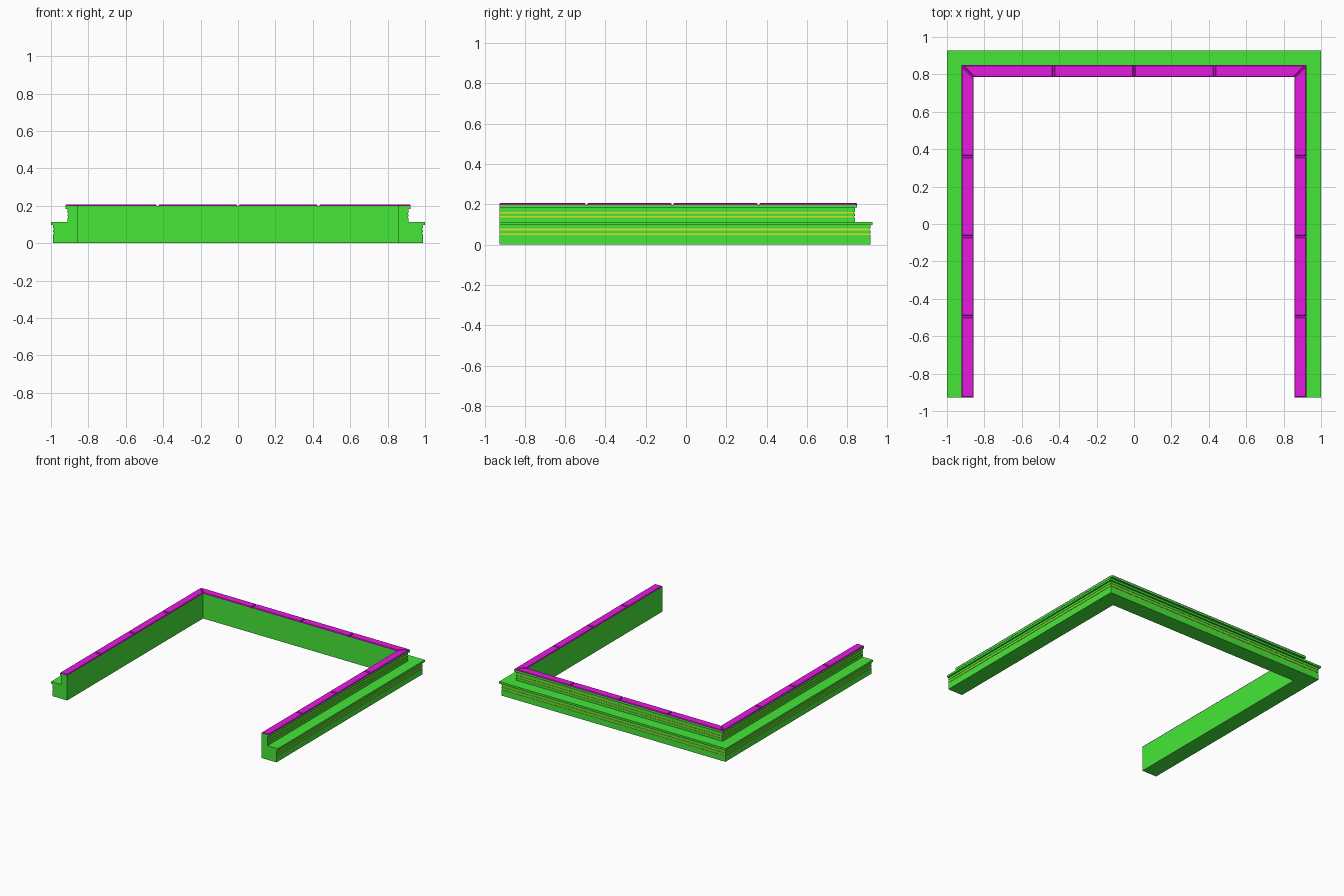
import bpy, bmesh

cube = bpy.data.objects.get("Cube")
if cube:
    bpy.data.objects.remove(cube, do_unlink=True)


def material(name, rgb):
    m = bpy.data.materials.new(name)
    m.use_nodes = True
    m.diffuse_color = (*rgb, 1)
    m.node_tree.nodes["Principled BSDF"].inputs["Base Color"].default_value = (*rgb, 1)
    return m


GREEN = material("green", (0.06, 0.8, 0.04))
PURPLE = material("purple", (0.8, 0.01, 0.75))
YELLOW = material("yellow", (0.8, 0.75, 0.02))

HALF_X, HALF_Y = 1.0, 0.927        # outer half sizes
TILE_OUT, TILE_IN = 0.078, 0.142   # coping edges, measured inward
BASE_TOP, TOP = 0.198, 0.206


def finish(name, bm, mats):
    bmesh.ops.recalc_face_normals(bm, faces=bm.faces[:])
    me = bpy.data.meshes.new(name)
    bm.to_mesh(me)
    bm.free()
    for m in mats:
        me.materials.append(m)
    ob = bpy.data.objects.new(name, me)
    bpy.context.collection.objects.link(ob)


def banded_wall(d, z0, z1, bands, half=0.004, recess=0.003):
    """Outer wall at inset d with shallow recessed bands."""
    pts = [(d, z0)]
    for z in bands:
        pts += [(d, z - half), (d + recess, z - half),
                (d + recess, z + half), (d, z + half)]
    return pts + [(d, z1)]


# Stepped wall: cross-section (inset, height) swept round three sides
profile = banded_wall(0.012, 0, 0.097, (0.052, 0.075))
profile += [(0, 0.097), (0, 0.113)]
profile += banded_wall(0.089, 0.113, 0.184, (0.138, 0.158))
profile += [(TILE_OUT, 0.184), (TILE_OUT, BASE_TOP),
            (TILE_IN, BASE_TOP), (TILE_IN, 0)]

bm = bmesh.new()
rings = []
for side, back in ((-1, False), (-1, True), (1, True), (1, False)):
    rings.append([bm.verts.new((side * (HALF_X - d),
                                HALF_Y - d if back else -HALF_Y, z))
                  for d, z in profile])
n = len(profile)
for a, b in zip(rings, rings[1:]):
    for i in range(n):
        j = (i + 1) % n
        f = bm.faces.new((a[i], a[j], b[j], b[i]))
        (d0, z0), (d1, z1) = profile[i], profile[j]
        if z0 == z1 == BASE_TOP:
            f.material_index = 1
        elif d0 == d1 and abs(z1 - z0 - 0.008) < 1e-4:
            f.material_index = 2
bm.faces.new(rings[0])
bm.faces.new(rings[-1])
finish("stepped_wall", bm, (GREEN, PURPLE, YELLOW))


# Coping tiles with chamfered rims and narrow joints between them
def tile(bm, corners):
    """Raise a block on the four corners, then chamfer its top rim."""
    low = [bm.verts.new((x, y, BASE_TOP)) for x, y in corners]
    high = [bm.verts.new((x, y, TOP)) for x, y in corners]
    top = bm.faces.new(high)
    bm.faces.new(low[::-1])
    for i in range(4):
        j = (i + 1) % 4
        bm.faces.new((low[i], low[j], high[j], high[i]))
    bmesh.ops.bevel(bm, geom=list(top.edges), offset=0.004,
                    segments=1, affect='EDGES')


GAP = 0.004
xo, xi = HALF_X - TILE_OUT, HALF_X - TILE_IN
yo, yi = HALF_Y - TILE_OUT, HALF_Y - TILE_IN

bm = bmesh.new()
joints = [-0.43, 0, 0.43]
for s, e in zip([None] + joints, joints + [None]):
    # mitred at the outer corners, square elsewhere
    left = (-xo + GAP, -xi + GAP) if s is None else (s + GAP, s + GAP)
    right = (xo - GAP, xi - GAP) if e is None else (e - GAP, e - GAP)
    tile(bm, [(left[0], yo), (left[1], yi), (right[1], yi), (right[0], yo)])
finish("back_coping", bm, [PURPLE])

joints = [-0.495, -0.067, 0.36]
for name, sign in (("left_coping", 1), ("right_coping", -1)):
    bm = bmesh.new()
    for s, e in zip([-HALF_Y - GAP] + joints, joints + [None]):
        far = (yo - GAP, yi - GAP) if e is None else (e - GAP, e - GAP)
        tile(bm, [(sign * xo, s + GAP), (sign * xo, far[0]),
                  (sign * xi, far[1]), (sign * xi, s + GAP)])
    finish(name, bm, [PURPLE])
